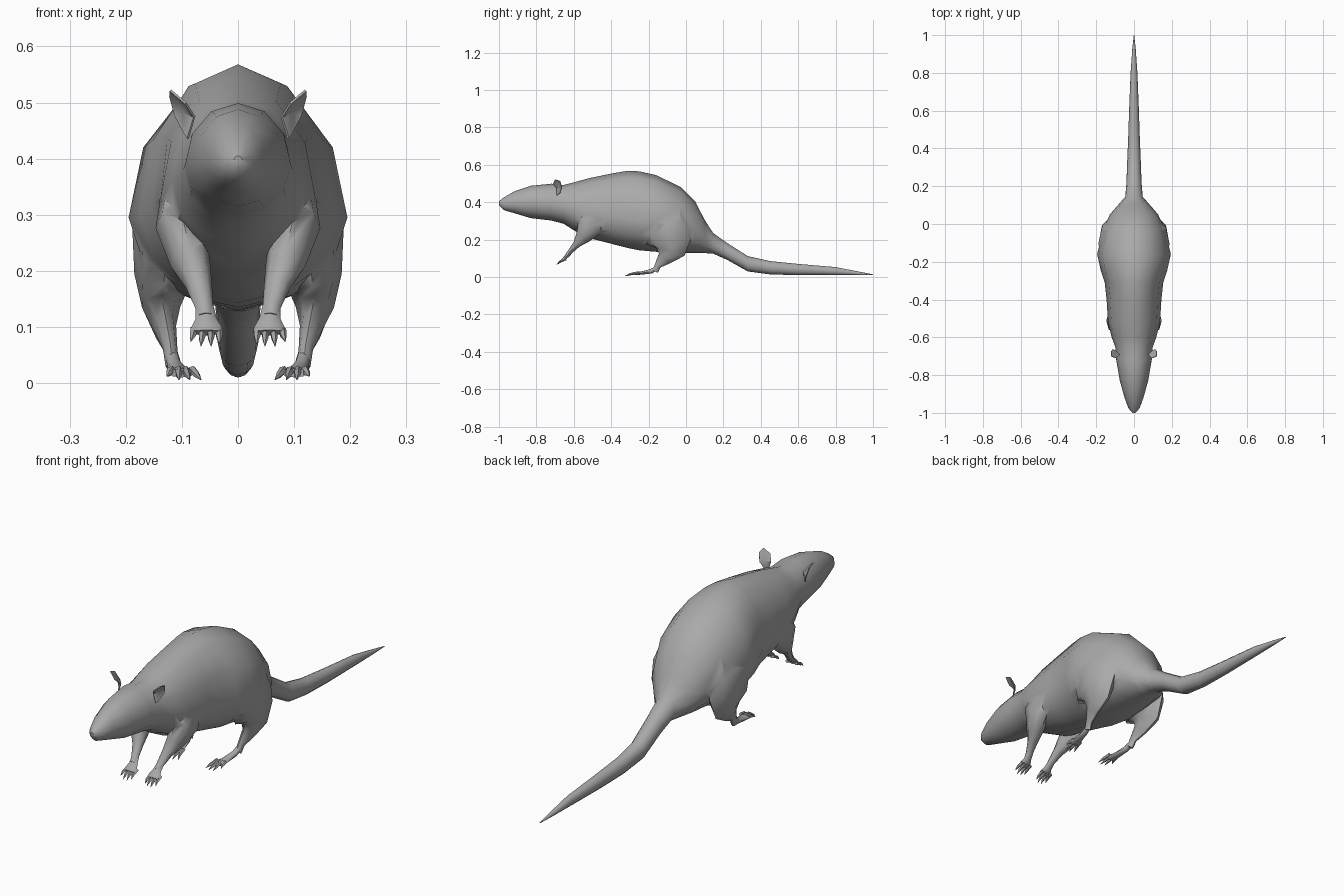
import bpy, bmesh, math
from mathutils import Vector

if "Cube" in bpy.data.objects:
    bpy.data.objects.remove(bpy.data.objects["Cube"])

grey = bpy.data.materials.new("grey fur")
grey.diffuse_color = (0.4, 0.4, 0.4, 1)
grey.use_nodes = True
grey.node_tree.nodes["Principled BSDF"].inputs["Base Color"].default_value = grey.diffuse_color


def skin(name, rings):
    """Skin a list of equal rings into a closed object."""
    bm = bmesh.new()
    loops = [[bm.verts.new(p) for p in r] for r in rings]
    n = len(loops[0])
    for a, b in zip(loops, loops[1:]):
        for i in range(n):
            j = (i + 1) % n
            bm.faces.new((a[i], a[j], b[j], b[i]))
    bm.faces.new(loops[0][::-1])
    bm.faces.new(loops[-1])
    bmesh.ops.recalc_face_normals(bm, faces=bm.faces)
    me = bpy.data.meshes.new(name)
    bm.to_mesh(me)
    bm.free()
    me.materials.append(grey)
    ob = bpy.data.objects.new(name, me)
    bpy.context.collection.objects.link(ob)
    return ob


def trunk(name, sections, n=12):
    """Upright rings along y: (y, bottom, top, half width, height of widest point)."""
    rings = []
    for y, lo, hi, w, m in sections:
        ring = []
        for i in range(n):
            a = 2 * math.pi * i / n
            c = math.cos(a)
            ring.append((w * math.sin(a), y, m + c * ((hi - m) if c > 0 else (m - lo))))
        rings.append(ring)
    return skin(name, rings)


def limb(name, path, side, n=8):
    """Rings across a path: (x, y, z, radius in x, radius in depth)."""
    pts = [Vector((p[0] * side, p[1], p[2])) for p in path]
    rings = []
    for k, p in enumerate(path):
        t = (pts[min(k + 1, len(pts) - 1)] - pts[max(k - 1, 0)]).normalized()
        v = t.cross(Vector((1, 0, 0))).normalized()
        u = v.cross(t)
        rings.append([pts[k] + u * p[3] * math.cos(2 * math.pi * i / n)
                      + v * p[4] * math.sin(2 * math.pi * i / n) for i in range(n)])
    return skin(name, rings)


def merge(base, other):
    """Fuse another closed part into the base."""
    mod = base.modifiers.new("join", 'BOOLEAN')
    mod.operation = 'UNION'
    mod.solver = 'EXACT'
    mod.object = other
    bpy.context.view_layer.objects.active = base
    bpy.ops.object.modifier_apply(modifier=mod.name)
    bpy.data.objects.remove(other)


def smooth(ob, angle):
    bpy.ops.object.select_all(action='DESELECT')
    ob.select_set(True)
    bpy.context.view_layer.objects.active = ob
    bpy.ops.object.shade_smooth_by_angle(angle=math.radians(angle))


# head, torso and tail
body = trunk("body", [
    (-1.0, .385, .405, .008, .395), (-.975, .358, .425, .03, .39),
    (-.92, .342, .457, .05, .395), (-.83, .315, .488, .075, .395),
    (-.72, .302, .499, .094, .39), (-.655, .285, .492, .098, .38),
    (-.6, .25, .506, .118, .36), (-.52, .208, .528, .138, .33),
    (-.4, .178, .553, .145, .32), (-.31, .155, .568, .155, .31),
    (-.25, .143, .565, .175, .30), (-.16, .135, .545, .195, .295),
    (-.03, .13, .482, .165, .28), (.05, .128, .402, .128, .25),
    (.1, .128, .305, .085, .205), (.145, .125, .235, .046, .175),
    (.22, .092, .182, .04, .135), (.33, .03, .112, .036, .07),
    (.45, .014, .085, .031, .05), (.6, .01, .07, .026, .04),
    (.8, .01, .053, .018, .031), (.93, .01, .028, .009, .018),
    (1.0, .01, .014, .001, .012)])

for side in (-1, 1):
    # hind leg from thigh to ankle
    merge(body, limb("hind_leg", [
        (.11, -.11, .36, .05, .09), (.125, -.105, .27, .064, .125),
        (.133, -.09, .19, .052, .12), (.137, -.085, .135, .034, .08),
        (.131, -.115, .1, .021, .04), (.121, -.15, .062, .013, .018),
        (.117, -.165, .03, .012, .016)], side))
    # front leg from shoulder to wrist
    merge(body, limb("front_leg", [
        (.10, -.47, .35, .035, .06), (.105, -.51, .28, .042, .075),
        (.085, -.55, .215, .036, .042), (.07, -.585, .175, .024, .02),
        (.06, -.62, .135, .016, .013), (.058, -.635, .118, .015, .011)], side))
smooth(body, 50)

for side, word in ((-1, "right"), (1, "left")):
    # feet: wrist or ankle, spread sole, then four clawed toes each
    for kind, path, tips in (
            ("hind", [(.118, -.155, .05, .012, .012), (.113, -.185, .031, .013, .012),
                      (.106, -.235, .022, .018, .009), (.1, -.275, .018, .024, .008)],
             [(.066, -.315, .006), (.086, -.325, .006), (.105, -.32, .006), (.127, -.295, .012)]),
            ("front", [(.06, -.615, .138, .016, .012), (.057, -.635, .115, .019, .011),
                       (.056, -.65, .1, .027, .009), (.056, -.66, .09, .028, .007)],
             [(.033, -.683, .07), (.048, -.692, .066), (.066, -.692, .066), (.084, -.683, .074)])):
        foot = limb(f"{word}_{kind}_foot", path, side)
        end = path[-1]
        for i, tip in enumerate(tips):
            x = end[0] + (i - 1.5) * end[3] * .52
            start = (x, end[1] + .018, end[2] + .006, .008, .007)
            knuckle = ((x + tip[0]) / 2, (end[1] + tip[1]) / 2, (end[2] + tip[2]) / 2 + .003, .006, .006)
            merge(foot, limb("toe", [start, knuckle, tip + (.0008, .0008)], side, 5))
        smooth(foot, 50)

    # thin cupped ear
    rim = [(.076, -.69, .475), (.092, -.71, .50), (.119, -.70, .523), (.12, -.672, .513),
           (.112, -.662, .478), (.097, -.672, .45), (.088, -.69, .435)]
    bm = bmesh.new()
    vs = [bm.verts.new((x * side, y, z)) for x, y, z in rim]
    cup = bm.verts.new((.093 * side, -.672, .482))
    for i in range(len(vs)):
        bm.faces.new((vs[i], vs[(i + 1) % len(vs)], cup))
    bmesh.ops.recalc_face_normals(bm, faces=bm.faces)
    bmesh.ops.solidify(bm, geom=bm.faces[:], thickness=.004)
    me = bpy.data.meshes.new(word + "_ear")
    bm.to_mesh(me)
    bm.free()
    me.materials.append(grey)
    ear = bpy.data.objects.new(word + "_ear", me)
    bpy.context.collection.objects.link(ear)
    smooth(ear, 50)
